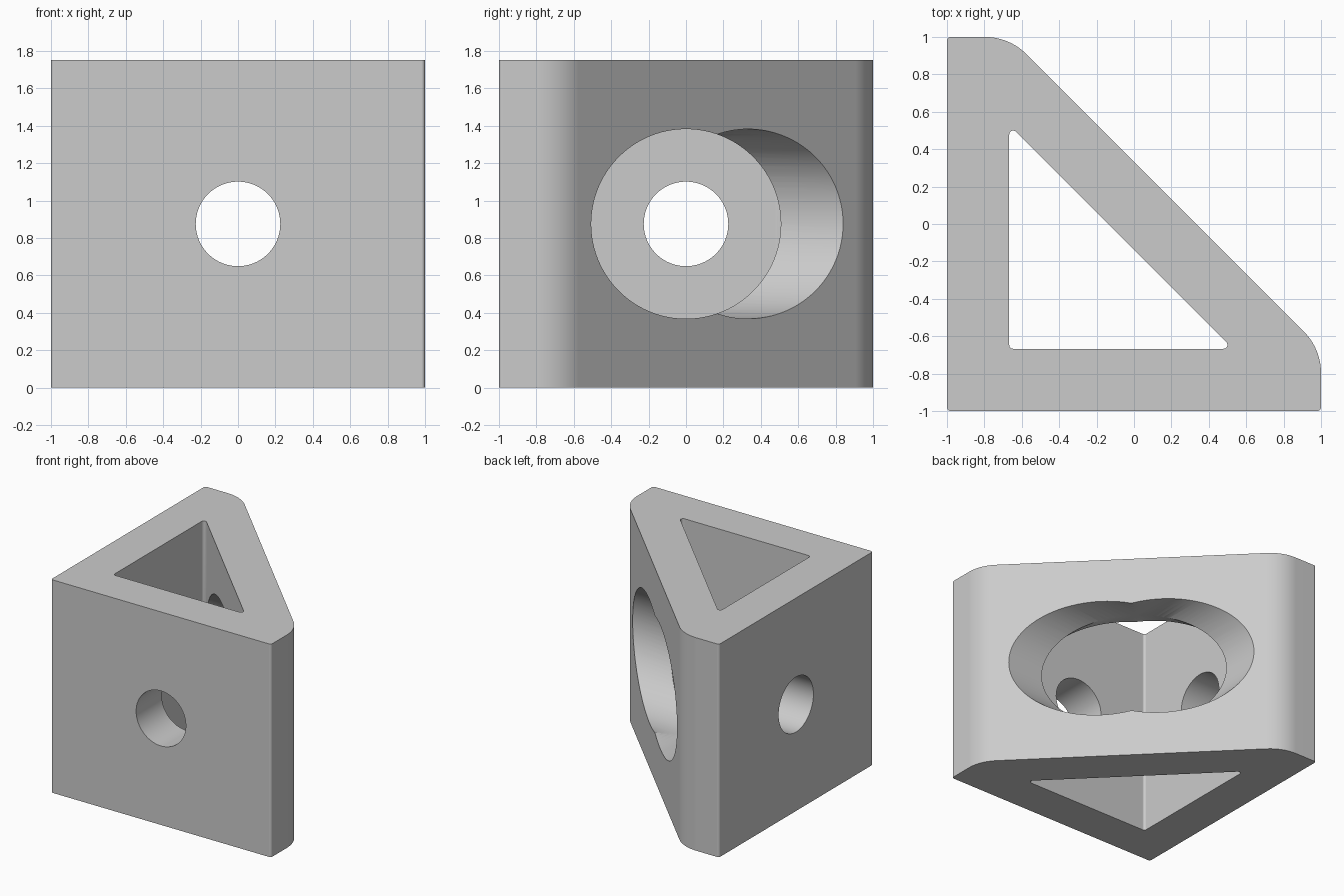
import bpy
import bmesh
from math import radians, sin, tan
from mathutils import Matrix, Vector

HEIGHT = 1.75
MID = HEIGHT / 2
WALL = 0.333

cube = bpy.data.objects.get("Cube")
if cube:
    bpy.data.objects.remove(cube, do_unlink=True)

grey = bpy.data.materials.new("light grey")
grey.use_nodes = True
color = (0.6, 0.6, 0.6, 1)
grey.diffuse_color = color
grey.node_tree.nodes["Principled BSDF"].inputs["Base Color"].default_value = color


def rounded_outline(corners, steps=12):
    """Replace each (x, y, radius) corner with a tangent arc."""
    points = []
    for i, (x, y, r) in enumerate(corners):
        corner = Vector((x, y, 0))
        before = (Vector((*corners[i - 1][:2], 0)) - corner).normalized()
        after = (Vector((*corners[(i + 1) % len(corners)][:2], 0)) - corner).normalized()
        half = before.angle(after) / 2
        center = corner + (before + after).normalized() * (r / sin(half))
        start = (corner + before * (r / tan(half)) - center).normalized()
        end = (corner + after * (r / tan(half)) - center).normalized()
        points += [center + start.slerp(end, k / steps) * r for k in range(steps + 1)]
    return points


def mesh_object(name, bm):
    bmesh.ops.recalc_face_normals(bm, faces=bm.faces)
    mesh = bpy.data.meshes.new(name)
    bm.to_mesh(mesh)
    bm.free()
    mesh.materials.append(grey)
    obj = bpy.data.objects.new(name, mesh)
    bpy.context.collection.objects.link(obj)
    return obj


def prism(name, outline, bottom, top):
    bm = bmesh.new()
    face = bm.faces.new([bm.verts.new((p.x, p.y, bottom)) for p in outline])
    side = bmesh.ops.extrude_face_region(bm, geom=[face], use_keep_orig=True)
    moved = [v for v in side["geom"] if isinstance(v, bmesh.types.BMVert)]
    bmesh.ops.translate(bm, verts=moved, vec=(0, 0, top - bottom))
    return mesh_object(name, bm)


def bore(name, axis, radius, start, end):
    """Horizontal cylinder along X or Y at mid height."""
    turn = Matrix.Rotation(radians(90), 4, "Y" if axis == "X" else "X")
    shift = Vector((0, 0, MID))
    shift["XY".index(axis)] = (start + end) / 2
    bm = bmesh.new()
    bmesh.ops.create_cone(bm, cap_ends=True, segments=96, radius1=radius,
                          radius2=radius, depth=end - start,
                          matrix=Matrix.Translation(shift) @ turn)
    return mesh_object(name, bm)


# Triangular block with two broad rounded corners
inner = WALL - 1
bracket = prism("corner_bracket", rounded_outline([
    (-1, -1, 0.02), (1, -1, 0.02), (1, inner, 0.314),
    (inner, 1, 0.314), (-1, 1, 0.02)]), 0, HEIGHT)

# Triangular pocket, screw holes and wide access holes
tip = 0.529
cutters = [prism("pocket_cutter", rounded_outline([
    (inner, inner, 0.02), (tip, inner, 0.021), (inner, tip, 0.021)]),
    -0.2, HEIGHT + 0.2)]
for axis in "XY":
    cutters.append(bore("screw_hole_cutter", axis, 0.226, -1.2, -0.5))
    cutters.append(bore("access_hole_cutter", axis, 0.507, inner + 0.003, 1.3))

bpy.ops.object.select_all(action="DESELECT")
bracket.select_set(True)
bpy.context.view_layer.objects.active = bracket
for cutter in cutters:
    cutter.hide_render = True
    cut = bracket.modifiers.new("cut", "BOOLEAN")
    cut.operation = "DIFFERENCE"
    cut.solver = "EXACT"
    cut.object = cutter
    bpy.ops.object.modifier_apply(modifier=cut.name)
    bpy.data.objects.remove(cutter, do_unlink=True)

# Smooth rounds and bores, crisp flat walls
bpy.ops.object.shade_smooth_by_angle(angle=radians(30))
normals = bracket.modifiers.new("flat walls", "WEIGHTED_NORMAL")
normals.keep_sharp = True
